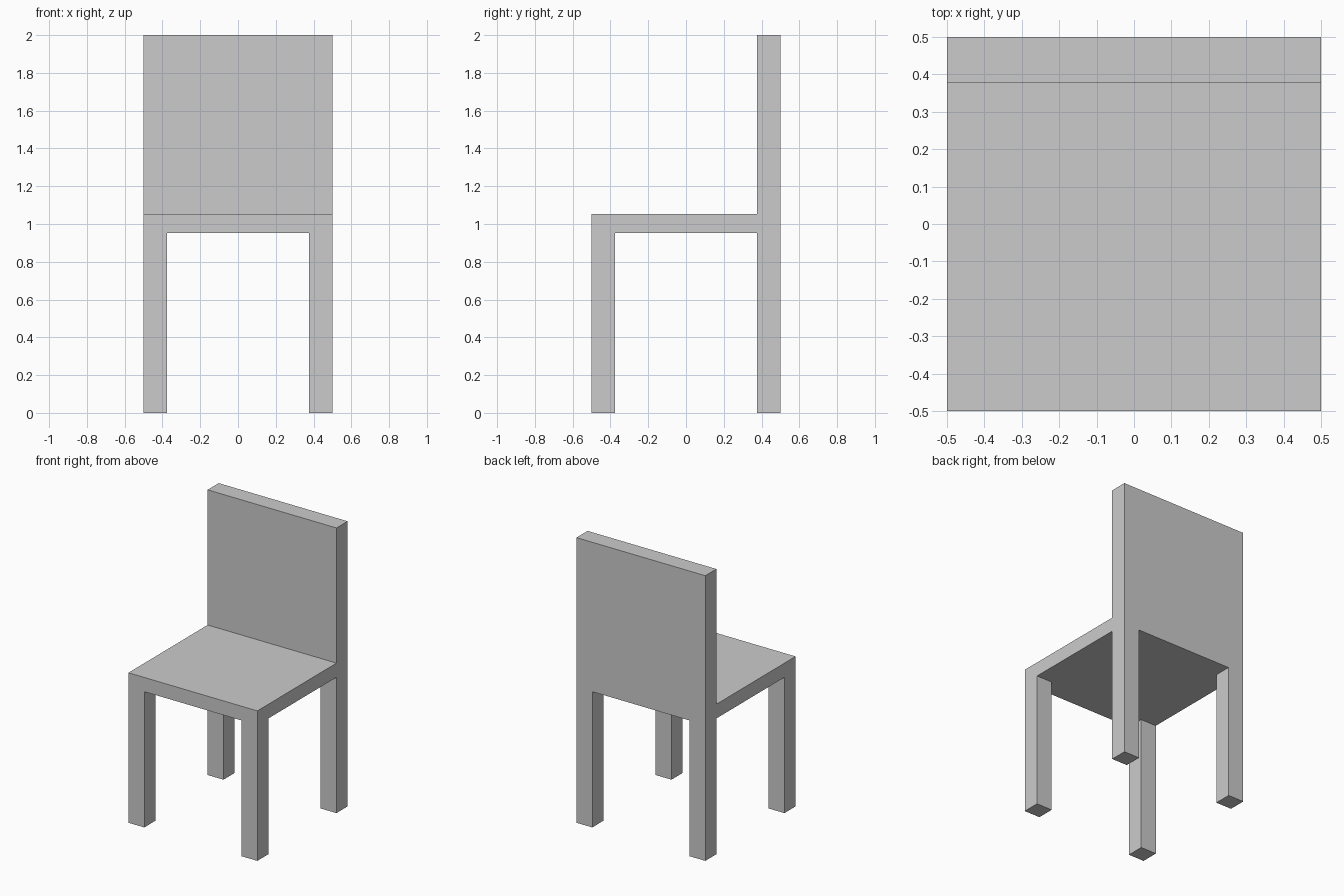
import bpy

if "Cube" in bpy.data.objects:
    bpy.data.objects.remove(bpy.data.objects["Cube"])

HALF = 0.5               # half width and depth of the chair
T = 0.123                # leg and backrest thickness
SEAT_LOW, SEAT_TOP, TOP = 0.952, 1.052, 2.0


def box(name, lo, hi):
    """Axis-aligned box between two corners."""
    centre = [(a + b) / 2 for a, b in zip(lo, hi)]
    bpy.ops.mesh.primitive_cube_add(size=1, location=centre)
    ob = bpy.context.object
    ob.name = ob.data.name = name
    ob.scale = [b - a for a, b in zip(lo, hi)]
    bpy.ops.object.transform_apply(location=True, rotation=False, scale=True)
    return ob


# Seat slab
box("seat", (-HALF, -HALF, SEAT_LOW), (HALF, HALF, SEAT_TOP))

# Backrest standing flush on the rear edge of the seat
box("backrest", (-HALF, HALF - T, SEAT_TOP), (HALF, HALF, TOP))

# Square legs, one under each corner
for y_name, y in (("front", -HALF), ("back", HALF - T)):
    for x_name, x in (("left", -HALF), ("right", HALF - T)):
        box(f"{y_name}_{x_name}_leg", (x, y, 0), (x + T, y + T, SEAT_LOW))
